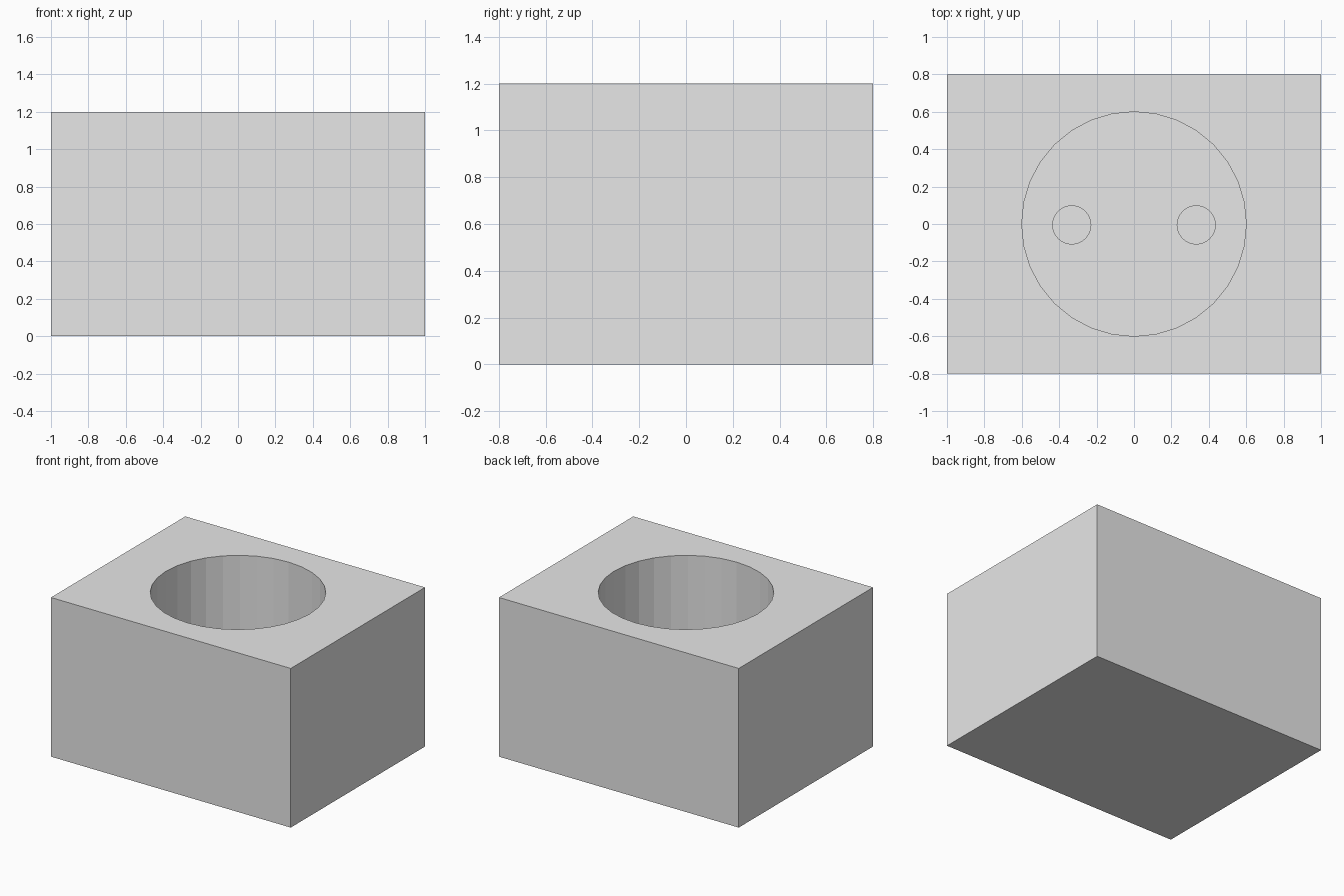
import bpy

default = bpy.data.objects.get("Cube")
if default:
    bpy.data.objects.remove(default, do_unlink=True)

WIDTH, DEPTH, HEIGHT = 2.0, 1.6, 1.2
FLOOR = 0.6          # height of the recess floor
HOLE_BOTTOM = 0.2    # height of the pin hole ends

# Single plain grey
grey = bpy.data.materials.new("light_grey")
grey.use_nodes = True
colour = (0.8, 0.8, 0.8, 1.0)
grey.diffuse_color = colour
grey.node_tree.nodes["Principled BSDF"].inputs["Base Color"].default_value = colour


def cutter(name, radius, x, y, bottom, top):
    """Upright cylinder used only for cutting."""
    bpy.ops.mesh.primitive_cylinder_add(
        vertices=32, radius=radius, depth=top - bottom,
        location=(x, y, (top + bottom) / 2))
    obj = bpy.context.object
    obj.name = name
    obj.data.materials.append(grey)
    obj.hide_render = True
    return obj


# Solid block
bpy.ops.mesh.primitive_cube_add(size=1, location=(0, 0, HEIGHT / 2))
block = bpy.context.object
block.name = "socket_block"
block.scale = (WIDTH, DEPTH, HEIGHT)
bpy.ops.object.transform_apply(location=False, rotation=False, scale=True)
block.data.materials.append(grey)

# Round recess and the two pin holes in its floor
cutters = [cutter("recess_cutter", 0.6, 0, 0, FLOOR, HEIGHT + 0.2)]
for side, x in (("left", 0.333), ("right", -0.333)):
    cutters.append(cutter(side + "_pin_hole_cutter", 0.102, x, -0.005,
                          HOLE_BOTTOM, FLOOR + 0.2))

bpy.context.view_layer.objects.active = block
for tool in cutters:
    mod = block.modifiers.new(tool.name, "BOOLEAN")
    mod.operation = "DIFFERENCE"
    mod.solver = "EXACT"
    mod.object = tool
    bpy.ops.object.modifier_apply(modifier=mod.name)
    bpy.data.objects.remove(tool, do_unlink=True)
